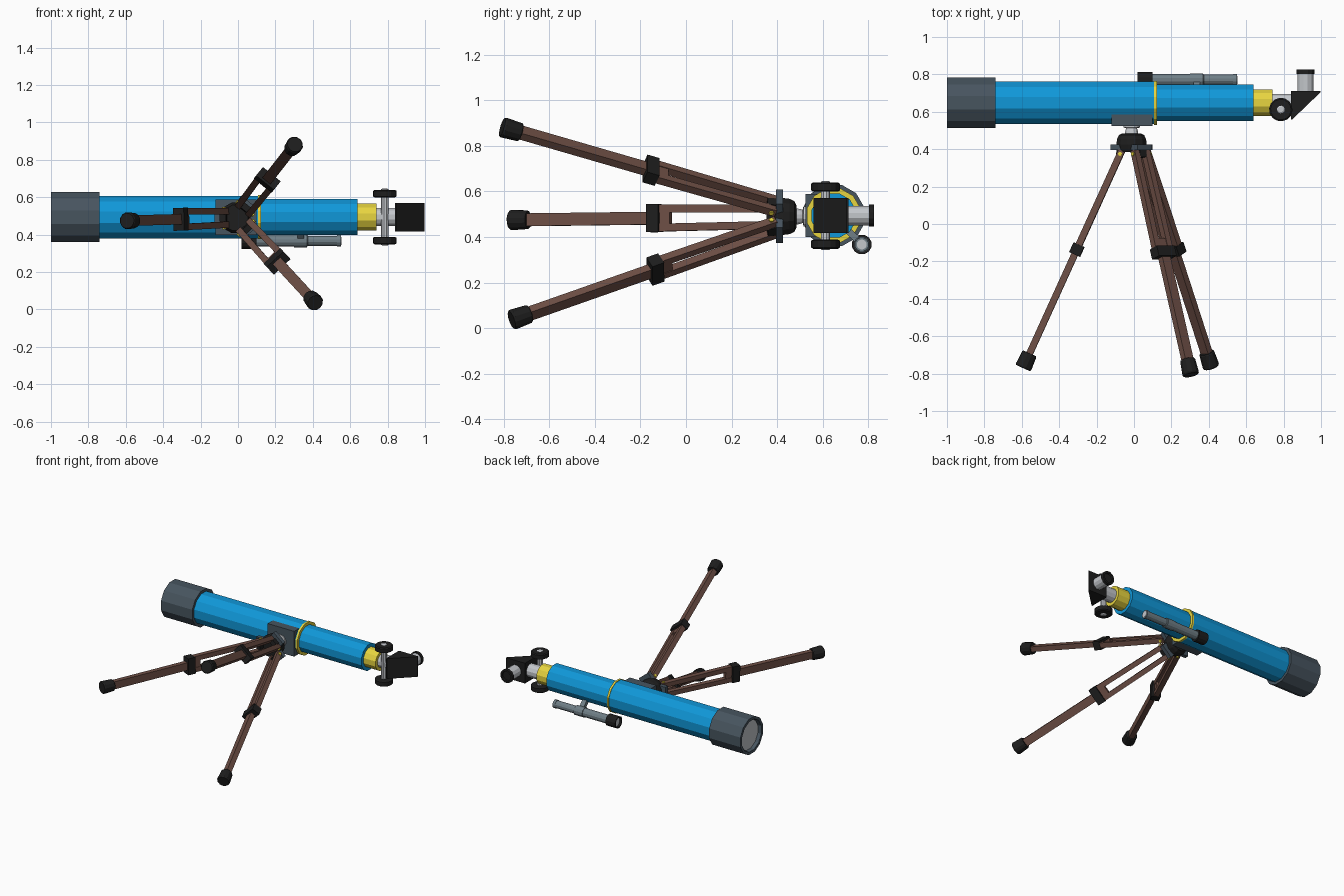
import bpy, bmesh, math
from mathutils import Vector, Matrix

if "Cube" in bpy.data.objects:
    bpy.data.objects.remove(bpy.data.objects["Cube"])

COL = dict(blue=(.005, .31, .69), yellow=(.8, .66, .05), brown=(.155, .078, .06),
           slate=(.063, .089, .114), black=(.013, .013, .013), steel=(.16, .21, .24),
           silver=(.55, .57, .6))
MATS = {}
for key, c in COL.items():
    MATS[key] = bpy.data.materials.new(key)
    MATS[key].diffuse_color = (*c, 1)


def finish(name, bm, mat):
    bmesh.ops.recalc_face_normals(bm, faces=bm.faces)
    me = bpy.data.meshes.new(name)
    bm.to_mesh(me)
    bm.free()
    if mat:
        me.materials.append(MATS[mat])
    ob = bpy.data.objects.new(name, me)
    bpy.context.collection.objects.link(ob)
    return ob


def lathe(name, origin, axis, profile, mat, n=12):
    """Turned solid: profile of (distance along axis, radius), ends capped."""
    d = Vector(axis).normalized()
    u = d.orthogonal().normalized()
    v = d.cross(u)
    o = Vector(origin)
    bm = bmesh.new()
    rings = [[bm.verts.new(o + d * t + (u * math.cos(k * math.tau / n) + v * math.sin(k * math.tau / n)) * r)
              for k in range(n)] for t, r in profile]
    for a, b in zip(rings, rings[1:]):
        for k in range(n):
            bm.faces.new((a[k], a[(k + 1) % n], b[(k + 1) % n], b[k]))
    bm.faces.new(rings[0])
    bm.faces.new(rings[-1])
    return finish(name, bm, mat)


def beam(name, a, b, side, w, h, mat):
    """Box from a to b, w wide along side, h deep across it."""
    a, b = Vector(a), Vector(b)
    d = (b - a).normalized()
    s = (side - d * side.dot(d)).normalized()
    c = d.cross(s)
    m = Matrix((s * w, c * h, d * (b - a).length)).transposed().to_4x4()
    m.translation = (a + b) / 2
    bm = bmesh.new()
    bmesh.ops.create_cube(bm, size=1, matrix=m)
    return finish(name, bm, mat)


X, Y, Z = Vector((1, 0, 0)), Vector((0, 1, 0)), Vector((0, 0, 1))
AY, AZ = .648, .494
AXIS = (0, AY, AZ)

# Main optical tube
lathe("dew_shield", AXIS, X, [(-.96, .112), (-1, .118), (-1, .139), (-.74, .139), (-.74, .11)], "slate")
lathe("front_lens", AXIS, X, [(-.975, .112), (-.95, .112)], "silver")
lathe("main_tube", AXIS, X, [(-.76, .118), (.11, .118)], "blue")
lathe("trim_ring", AXIS, X, [(.107, .122), (.122, .122)], "yellow")
lathe("rear_tube", AXIS, X, [(.115, .1), (.64, .1)], "blue")
lathe("focuser_collar", AXIS, X, [(.63, .074), (.74, .074)], "yellow")
lathe("draw_tube", AXIS, X, [(.73, .05), (.85, .05)], "silver")

# Focus knobs on a cross shaft
knob = (.785, .612, AZ)
lathe("focus_shaft", knob, Z, [(-.152, .014), (-.148, .021), (.148, .021), (.152, .014)], "silver", 10)
for s in (-1, 1):
    lathe("focus_knob", knob, Z * s, [(.106, .055), (.11, .063), (.14, .063), (.146, .055)], "black", 14)

# Diagonal prism and eyepiece
bm = bmesh.new()
tri = [bm.verts.new((x, y, AZ - .076)) for x, y in ((.84, .712), (.998, .712), (.998, .705), (.847, .56), (.84, .56))]
ext = bmesh.ops.extrude_face_region(bm, geom=[bm.faces.new(tri)])
bmesh.ops.translate(bm, vec=Z * .152, verts=[g for g in ext["geom"] if isinstance(g, bmesh.types.BMVert)])
finish("diagonal_prism", bm, "black")
lathe("eyepiece_tube", (.917, 0, AZ), Y, [(.70, .044), (.81, .044)], "silver")
lathe("eyepiece_cup", (.917, 0, AZ), Y, [(.803, .05), (.825, .05), (.825, .036), (.814, .034)], "black")

# Finder scope
F = (0, .771, .367)
lathe("finder_hood", F, X, [(.045, .033), (.02, .035), (.02, .044), (.10, .044)], "black")
lathe("finder_lens", F, X, [(.035, .034), (.05, .034)], "silver")
lathe("finder_body", F, X, [(.095, .032), (.37, .032), (.375, .028), (.53, .028), (.53, .031), (.55, .031)], "steel")
lathe("finder_ring", F, X, [(.30, .036), (.37, .036)], "steel")
lathe("finder_eye_glass", F, X, [(.545, .022), (.553, .022)], "silver")
beam("finder_post", (.335, .76, .378), (.335, .70, .44), X, .035, .03, "steel")

# Saddle, neck and tripod head
HX, HZ = -.013, .49
beam("saddle", (-.12, .555, AZ), (.10, .555, AZ), Z, .19, .062, "slate")
lathe("ball_neck", (HX, 0, HZ), Y, [(.47, .03), (.485, .037), (.50, .034), (.512, .03), (.516, .046), (.53, .046)], "silver")
lathe("tripod_head", (HX, 0, HZ), Y,
      [(.385, .07), (.40, .078), (.425, .084), (.455, .08), (.475, .07), (.485, .05)], "black")

# Three legs: foot centre of each, all meeting at the head
FEET = [(-.575, -.73, .475), (.295, -.765, .87), (.40, -.725, .05)]
HIPS = [(-.073, .375, .489), (.037, .375, .54), (.044, .375, .436)]
for f, h in zip(FEET, HIPS):
    f, h = Vector(f), Vector(h)
    d = (f - h).normalized()
    rad = Vector((f.x - HX, 0, f.z - HZ)).normalized()
    tan = rad.cross(Y).normalized()
    L = (f - h).length
    c = h + d * L * .462                        # clamp centre
    hub = Vector((HX, .41, HZ))
    beam("head_lug", hub + rad * .02, hub + rad * .112, tan, .10, .03, "slate")
    beam("hinge_block", h + Y * .03, h + d * .02, tan, .045, .034, "black")
    lathe("hinge_bolt", h, tan, [(-.06, .011), (.06, .011)], "yellow", 8)
    for s in (-1, 1):
        beam("upper_leg_rail", h - d * .02 + tan * s * .036, c + tan * s * .042, tan, .034, .036, "brown")
    beam("leg_slider", c - d * .075, c, tan, .08, .03, "brown")
    beam("leg_clamp", c - d * .027, c + d * .03, tan, .122, .062, "black")
    beam("lower_leg", c, f, tan, .056, .036, "brown")
    lathe("rubber_foot", f, d, [(-.042, .038), (-.036, .042), (.036, .046), (.044, .041)], "black", 12)

for m in bpy.data.materials:
    if m.users and not m.is_grease_pencil:
        m.use_nodes = True
        m.node_tree.nodes["Principled BSDF"].inputs["Base Color"].default_value = m.diffuse_color
